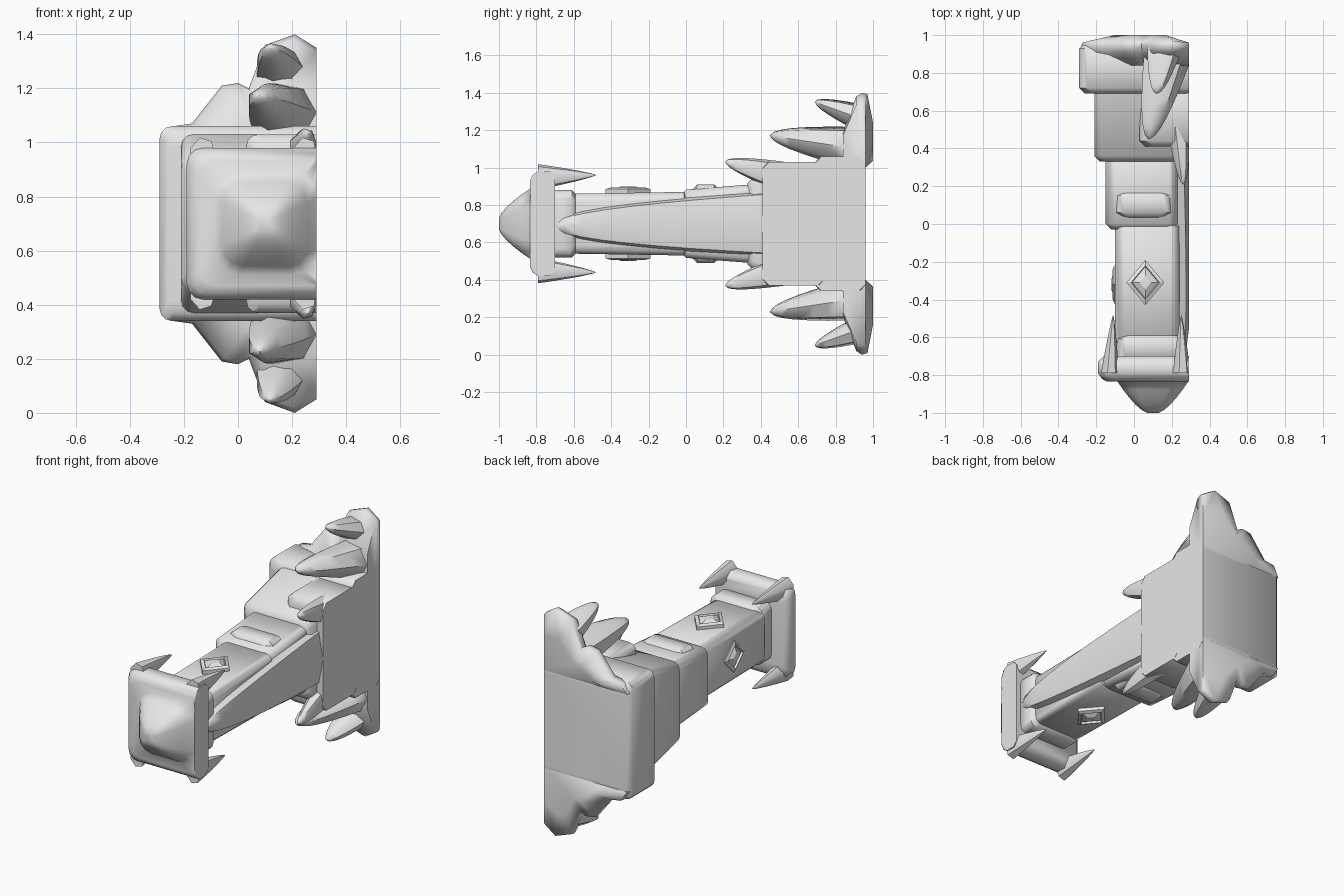
import bpy, bmesh, math
from mathutils import Vector

cube = bpy.data.objects.get("Cube")
if cube:
    bpy.data.objects.remove(cube, do_unlink=True)

MIDDLE = 0.7    # height of the mirror plane
WALL = 0.29     # every part is flattened against this side
BACK = 0.96     # rear plane of the foot
AXIS = 0.1      # sideways centre of the striking end
BEVEL = 0.03

GREY = (0.8, 0.8, 0.8, 1)
stone = bpy.data.materials.new("stone_grey")
stone.use_nodes = True
stone.diffuse_color = GREY
stone.node_tree.nodes["Principled BSDF"].inputs["Base Color"].default_value = GREY


def loft(name, rings, flip=False, angle=50):
    """Skin equal-length rings of points, close both ends, flatten at the wall."""
    bm = bmesh.new()
    rows = []
    for ring in rings:
        row = []
        for x, y, z in ring:
            height = 2 * MIDDLE - z if flip else z
            row.append(bm.verts.new((min(x, WALL), y, height)))
        rows.append(row)
    for near, far in zip(rows, rows[1:]):
        for i in range(len(near)):
            bm.faces.new((near[i - 1], near[i], far[i], far[i - 1]))
    bm.faces.new(rows[0])
    bm.faces.new(rows[-1])
    bmesh.ops.remove_doubles(bm, verts=bm.verts, dist=0.001)
    large_faces = [face for face in bm.faces if len(face.verts) > 4]
    bmesh.ops.triangulate(bm, faces=large_faces)
    bmesh.ops.recalc_face_normals(bm, faces=bm.faces)
    mesh = bpy.data.meshes.new(name)
    bm.to_mesh(mesh)
    bm.free()
    mesh.materials.append(stone)
    part = bpy.data.objects.new(name, mesh)
    bpy.context.collection.objects.link(part)
    bpy.ops.object.select_all(action='DESELECT')
    part.select_set(True)
    bpy.context.view_layer.objects.active = part
    bpy.ops.object.shade_smooth_by_angle(angle=math.radians(angle))


def rounded(y, left, right, half, radius):
    """Rounded rectangle across the shaft, centred on the mirror plane."""
    points = []
    corners = ((right - radius, half - radius), (left + radius, half - radius),
               (left + radius, radius - half), (right - radius, radius - half))
    for quarter, (x, z) in enumerate(corners):
        for step in range(4):
            turn = math.pi / 2 * (quarter + step / 3)
            points.append((x + radius * math.cos(turn), y, MIDDLE + z + radius * math.sin(turn)))
    return points


def block(name, front, back, left, right, half, taper=1):
    """Soft-edged block along the shaft; taper scales the height of its front end."""
    radius = BEVEL * 1.5
    slim = half * taper
    loft(name, [
        rounded(front, left + BEVEL, right - BEVEL, slim - BEVEL, radius),
        rounded(front + BEVEL, left, right, slim, radius),
        rounded(back - BEVEL, left, right, half, radius),
        rounded(back, left + BEVEL, right - BEVEL, half - BEVEL, radius)])


def spike(name, base, tip, width, height, flip=False, power=0.5):
    """Horn whose thickness follows a power curve down to its tip."""
    base, tip = Vector(base), Vector(tip)
    sides, steps = 7, 8
    rings = []
    for step in range(steps + 1):
        t = 1 - (1 - step / steps) ** 1.5
        centre = base.lerp(tip, t)
        scale = max(1 - t, 0.001) ** power
        ring = []
        for side in range(sides):
            turn = math.tau * side / sides
            offset = Vector((width * math.cos(turn), 0, height * math.sin(turn)))
            ring.append(centre + offset * scale)
        rings.append(ring)
    loft(name, rings, flip)


def stud(name, centre, across, along, out, flip=False):
    """Diamond frame around a raised centre."""
    centre, across, along, out = Vector(centre), Vector(across), Vector(along), Vector(out)
    levels = ((-0.5, 1), (0.5, 1), (0.8, 0.75), (0.4, 0.7), (1, 0.3))
    rings = []
    for lift, size in levels:
        middle = centre + out * lift
        rings.append([middle + arm * size for arm in (across, along, -across, -along)])
    loft(name, rings, flip, angle=30)


# striking head: a dome that swells out into a soft-edged rim
head = []
for step in range(6):
    t = (step / 5) ** 1.5
    size = 0.03 + 0.16 * t ** 0.7
    head.append(rounded(0.17 * t - 1, AXIS - size, AXIS + size, size, size / 2))
for y, inset in ((-0.835, 0.05), (-0.82, 0.02), (-0.79, 0), (-0.73, 0), (-0.7, BEVEL)):
    head.append(rounded(y, inset - 0.19, 0.39 - inset, 0.28 - inset, 0.06))
loft("striking_head", head, angle=70)

# shaft and stepped sleeves
block("front_neck", -0.73, -0.58, -0.09, 0.26, 0.18)
block("shaft", -0.65, 0.02, -0.1, 0.24, 0.17, taper=0.94)
block("middle_sleeve", -0.03, 0.38, -0.15, 0.23, 0.21, taper=0.87)
block("sleeve_fold", 0.03, 0.18, -0.1, 0.2, 0.21)
block("rear_sleeve", 0.33, 0.72, -0.21, 0.25, 0.33, taper=0.75)
block("wall_block", 0.41, 0.74, 0.03, 0.35, 0.33)
block("rear_collar", 0.69, BACK, -WALL, 0.35, 0.36)

# long horn along the wall side, and the stud on the free side
spike("side_horn", (0.18, 0.42, MIDDLE), (0.25, -0.7, 0.69), 0.13, 0.2, power=0.45)
stud("side_stud", (-0.09, -0.32, MIDDLE), (0, 0.1, 0), (0, 0, 0.1), (-BEVEL, 0, 0))

# jagged outline of a back wing
wing = [(-0.28, 1), (-0.24, 1.06), (-0.17, 1.07), (-0.06, 1.21), (0, 1.22), (0.04, 1.2),
        (0.1, 1.36), (0.21, 1.4), (WALL, 1.35), (WALL, 1)]


def wing_ring(y, size):
    """Wing outline shrunk towards its foot; wall and foot stay on the back plane."""
    ring = []
    for x, z in wing:
        narrow = x if x == WALL else AXIS + (x - AXIS) * size
        depth = min(y, BACK) if x == WALL or z == 1 else y
        ring.append((narrow, depth, 1 + (z - 1) * size))
    return ring


# wings, horns, claws and studs, repeated above and below
for side, flip in (("upper", False), ("lower", True)):
    depths = ((0.84, 0.5), (0.91, 0.95), (0.94, 1), (0.97, 0.98), (1, 0.6))
    loft(side + "_back_wing", [wing_ring(y, size) for y, size in depths], flip, angle=70)
    spike(side + "_large_horn", (0.18, 0.92, 1.1), (0.08, 0.45, 1.17), 0.14, 0.12, flip)
    spike(side + "_outer_horn", (0.16, 0.94, 1.26), (0.12, 0.69, 1.35), 0.1, 0.08, flip)
    spike(side + "_small_horn", (0.23, 0.55, 0.94), (0.26, 0.21, 1.03), 0.07, 0.09, flip)
    for end, x, bend in (("free", -0.13, 0.02), ("wall", 0.25, 0)):
        spike(f"{side}_{end}_claw", (x, -0.79, 0.95), (x + bend, -0.48, 0.96),
              0.05, 0.07, flip, power=0.8)
    stud(side + "_stud", (0.06, -0.31, 0.87), (0.1, 0, 0), (0, 0.12, 0), (0, 0, BEVEL), flip)
